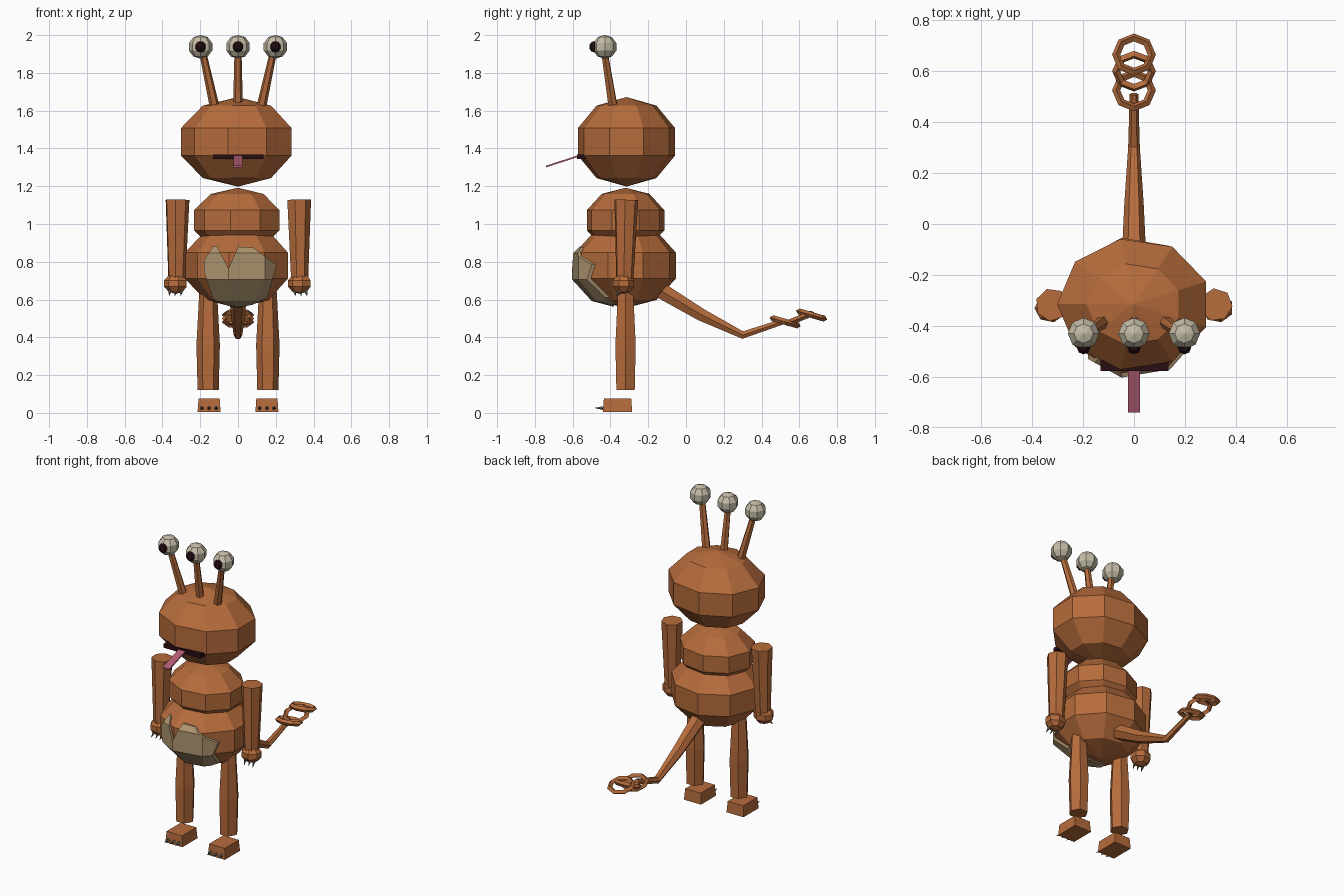
import bpy
import bmesh
from math import cos, sin, pi, radians
from mathutils import Vector

cube = bpy.data.objects.get("Cube")
if cube:
    bpy.data.objects.remove(cube, do_unlink=True)


def material(name, r, g, b):
    m = bpy.data.materials.new(name)
    m.use_nodes = True
    m.diffuse_color = (r, g, b, 1)
    for node in m.node_tree.nodes:
        if node.type == 'BSDF_PRINCIPLED':
            node.inputs["Base Color"].default_value = (r, g, b, 1)
            node.inputs["Roughness"].default_value = 0.8
    return m


SKIN = material("orange_brown_skin", 0.47, 0.15, 0.045)
BELLY = material("tan_belly", 0.42, 0.30, 0.16)
EYE = material("cream_eye", 0.55, 0.50, 0.38)
DARK = material("dark_maroon", 0.02, 0.004, 0.006)
PINK = material("pink_tongue", 0.45, 0.11, 0.17)
CLAW = material("grey_claw", 0.16, 0.15, 0.12)


def loft(name, rings, mat):
    """Skin a list of point rings; a ring of one point closes to a tip."""
    bm = bmesh.new()
    loops = [[bm.verts.new(p) for p in ring] for ring in rings]
    for a, b in zip(loops, loops[1:]):
        for i in range(max(len(a), len(b))):
            quad = [a[i % len(a)], a[(i + 1) % len(a)],
                    b[(i + 1) % len(b)], b[i % len(b)]]
            bm.faces.new(list(dict.fromkeys(quad)))
    for end in (loops[0], loops[-1]):
        if len(end) > 2:
            bm.faces.new(end)
    bmesh.ops.recalc_face_normals(bm, faces=bm.faces)
    mesh = bpy.data.meshes.new(name)
    bm.to_mesh(mesh)
    bm.free()
    mesh.materials.append(mat)
    ob = bpy.data.objects.new(name, mesh)
    bpy.context.collection.objects.link(ob)
    return ob


def ball(name, centre, radii, mat, sides=9, bands=5):
    """Faceted ellipsoid with a vertex column on the -x side."""
    c, (rx, ry, rz) = Vector(centre), radii
    rings = [[c - Vector((0, 0, rz))]]
    for k in range(1, bands):
        t = pi * k / bands
        rings.append([c + Vector((rx * sin(t) * cos(pi + 2 * pi * i / sides),
                                  ry * sin(t) * sin(pi + 2 * pi * i / sides),
                                  -rz * cos(t))) for i in range(sides)])
    rings.append([c + Vector((0, 0, rz))])
    return loft(name, rings, mat)


def tube(name, path, radii, mat, sides=6):
    """Tapered faceted limb along a path."""
    pts = [Vector(p) for p in path]
    rings = []
    for k, p in enumerate(pts):
        d = pts[min(k + 1, len(pts) - 1)] - pts[max(k - 1, 0)]
        q = d.to_track_quat('Z', 'Y')
        rings.append([p + q @ Vector((radii[k] * cos(2 * pi * i / sides),
                                      radii[k] * sin(2 * pi * i / sides), 0))
                      for i in range(sides)])
    return loft(name, rings, mat)


def box(name, x, y, z, mat, taper=0.0):
    """Box from ranges, with the top drawn in by taper."""
    def ring(h, t):
        return [(x[0] + t, y[0] + t, h), (x[1] - t, y[0] + t, h),
                (x[1] - t, y[1] - t, h), (x[0] + t, y[1] - t, h)]
    return loft(name, [ring(z[0], 0), ring(z[1], taper)], mat)


# Head and body
ball("head", (0, -0.315, 1.435), (0.317, 0.274, 0.237), SKIN)
ball("chest", (0, -0.32, 1.02), (0.245, 0.219, 0.172), SKIN)
ball("abdomen", (0, -0.32, 0.78), (0.295, 0.284, 0.225), SKIN)

# Belly patch: a jagged slice of a slightly larger shell
outline = [(-0.18, 0.81), (-0.13, 0.885), (-0.11, 0.88), (-0.05, 0.765),
           (0, 0.88), (0.08, 0.875), (0.17, 0.81), (0.205, 0.785),
           (0.155, 0.61), (0.01, 0.54), (-0.13, 0.6), (-0.18, 0.745)]
patch = ball("belly_patch", (0, -0.332, 0.776), (0.3, 0.289, 0.227), BELLY)
cutter = loft("patch_cutter", [[(x, y, z) for x, z in outline]
                               for y in (-0.75, -0.38)], BELLY)
cutter.hide_render = True
mod = patch.modifiers.new("slice", 'BOOLEAN')
mod.operation = 'INTERSECT'
mod.solver = 'EXACT'
mod.object = cutter
bpy.context.view_layer.objects.active = patch
bpy.ops.object.modifier_apply(modifier=mod.name)
bpy.data.objects.remove(cutter, do_unlink=True)

# Eyes on stalks
for s, side in ((-1, "right"), (0, "middle"), (1, "left")):
    tube(side + "_eye_stalk", [(s * 0.115, -0.38, 1.58), (s * 0.185, -0.43, 1.9)],
         [0.027, 0.019], SKIN)
    ball(side + "_eye", (s * 0.198, -0.43, 1.938), (0.065, 0.065, 0.063), EYE, sides=8)
    ball(side + "_pupil", (s * 0.198, -0.485, 1.938), (0.028, 0.028, 0.03), DARK, sides=8)

# Mouth and tongue
box("mouth", (-0.132, 0.135), (-0.578, -0.5), (1.344, 1.369), DARK)
loft("tongue", [[(x, y, z + t) for x, t in ((-0.024, 0), (0.024, 0),
                                           (0.024, 0.009), (-0.024, 0.009))]
                for y, z in ((-0.55, 1.362), (-0.74, 1.3))], PINK)

# Limbs, mirrored
for s, side in ((-1, "right"), (1, "left")):
    tube(side + "_arm", [(s * 0.325, -0.325, 0.69), (s * 0.322, -0.317, 1.128)],
         [0.046, 0.065], SKIN, sides=7)
    ball(side + "_hand", (s * 0.328, -0.33, 0.685), (0.066, 0.06, 0.055), SKIN, sides=7)
    tube(side + "_leg", [(s * 0.158, -0.32, 0.12), (s * 0.158, -0.32, 0.36),
                         (s * 0.158, -0.32, 0.66)], [0.056, 0.062, 0.046], SKIN)
    cx = s * 0.153
    box(side + "_foot", (cx - 0.061, cx + 0.061), (-0.44, -0.285), (0.004, 0.075),
        SKIN, taper=0.005)
    for k in (-1, 0, 1):
        fx = cx + k * 0.038
        tube(side + "_toe_claw", [(fx, -0.43, 0.025), (fx, -0.482, 0.026)],
             [0.012, 0.001], CLAW, sides=5)
        hx = s * 0.328 + k * 0.03
        tube(side + "_finger_claw", [(hx, -0.345, 0.652), (hx * 1.02, -0.37, 0.618)],
             [0.011, 0.001], CLAW, sides=5)

# Tail with three linked rings at the tip
tube("tail", [(0, -0.17, 0.67), (0, 0.08, 0.52), (0, 0.3, 0.412), (0, 0.51, 0.482)],
     [0.05, 0.038, 0.023, 0.017], SKIN)
for y, z, tilt in ((0.525, 0.482, -16), (0.6, 0.5, 22), (0.665, 0.518, -16)):
    bpy.ops.mesh.primitive_torus_add(location=(0, y, z), rotation=(radians(tilt), 0, 0),
                                     major_radius=0.07, minor_radius=0.016,
                                     major_segments=8, minor_segments=4)
    ring = bpy.context.object
    ring.name = "tail_ring"
    ring.data.materials.append(SKIN)
